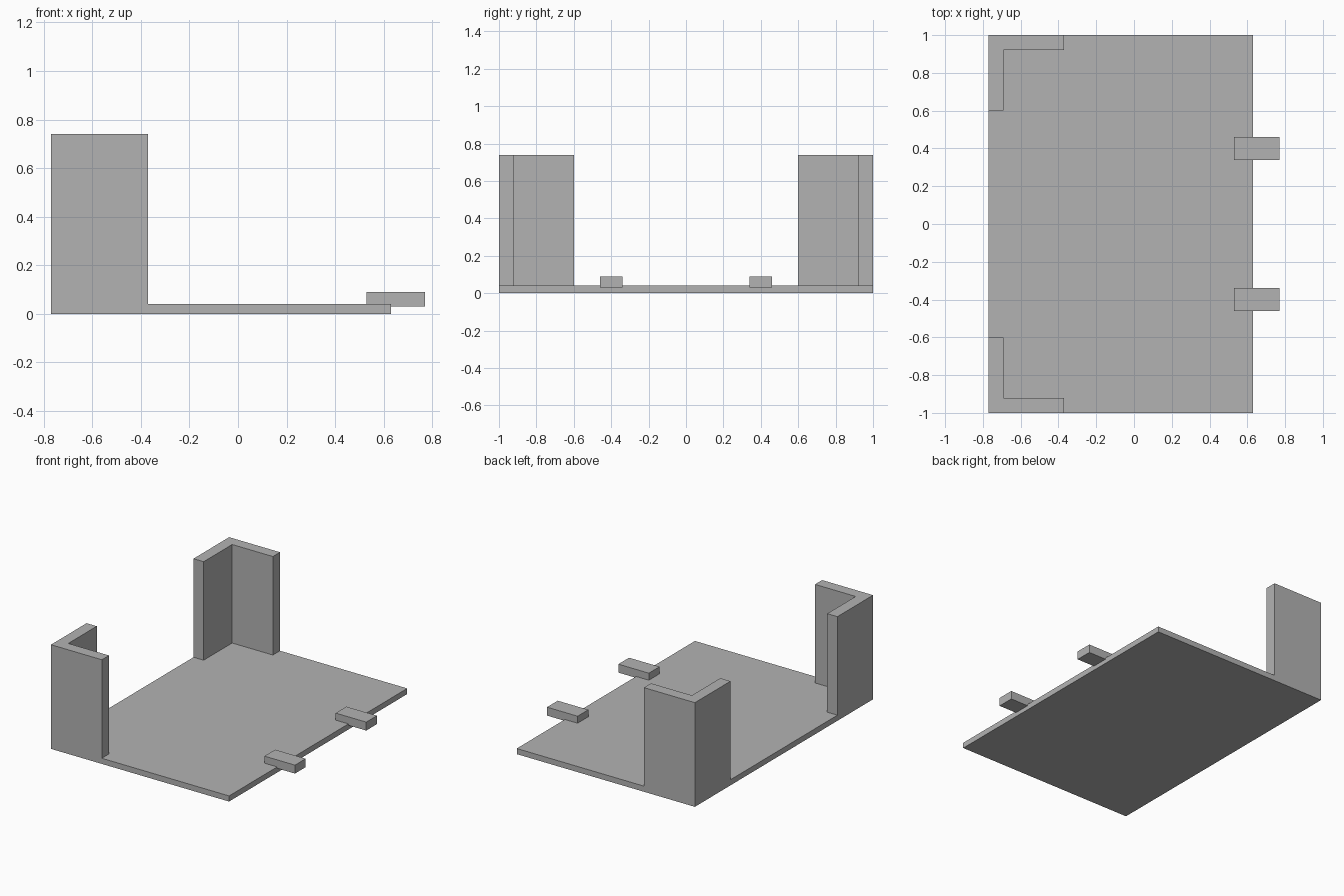
import bpy
import bmesh

cube = bpy.data.objects.get("Cube")
if cube:
    bpy.data.objects.remove(cube, do_unlink=True)

grey = bpy.data.materials.new("plain grey")
grey.use_nodes = True
GREY = (0.45, 0.45, 0.45, 1)
grey.diffuse_color = GREY
grey.node_tree.nodes["Principled BSDF"].inputs["Base Color"].default_value = GREY


def prism(name, outline, z0, z1):
    """Extrude a flat outline from z0 up to z1."""
    bm = bmesh.new()
    face = bm.faces.new([bm.verts.new((x, y, z0)) for x, y in outline])
    top = bmesh.ops.extrude_face_region(bm, geom=[face])["geom"]
    for v in top:
        if isinstance(v, bmesh.types.BMVert):
            v.co.z = z1
    bmesh.ops.recalc_face_normals(bm, faces=bm.faces)
    mesh = bpy.data.meshes.new(name)
    bm.to_mesh(mesh)
    bm.free()
    mesh.materials.append(grey)
    obj = bpy.data.objects.new(name, mesh)
    bpy.context.collection.objects.link(obj)
    return obj


def rectangle(x0, x1, y0, y1):
    return [(x0, y0), (x1, y0), (x1, y1), (x0, y1)]


LEFT, RIGHT, DEPTH = -0.77, 0.63, 1.0
FLOOR, HEIGHT = 0.04, 0.74
LEG, WALL = 0.4, 0.08

# Floor plate
floor = prism("floor_plate", rectangle(LEFT, RIGHT, -DEPTH, DEPTH), 0, FLOOR)

for side, s in (("front", -1), ("back", 1)):
    # L-shaped corner wall, joined to the plate
    corner = [(LEFT, DEPTH), (LEFT + LEG, DEPTH), (LEFT + LEG, DEPTH - WALL),
              (LEFT + WALL, DEPTH - WALL), (LEFT + WALL, DEPTH - LEG),
              (LEFT, DEPTH - LEG)]
    wall = prism(side + "_corner_wall", [(x, s * y) for x, y in corner], 0, HEIGHT)
    join = floor.modifiers.new(side + " corner", 'BOOLEAN')
    join.operation = 'UNION'
    join.solver = 'EXACT'
    join.object = wall
    wall.hide_render = True
    wall.hide_set(True)

    # Tab overhanging the open edge
    prism(side + "_tab", rectangle(0.53, 0.77, s * 0.4 - 0.06, s * 0.4 + 0.06), 0.03, 0.09)

# Merge flush faces of plate and walls
tidy = floor.modifiers.new("merge flush faces", 'DECIMATE')
tidy.decimate_type = 'DISSOLVE'
tidy.angle_limit = 0.01
